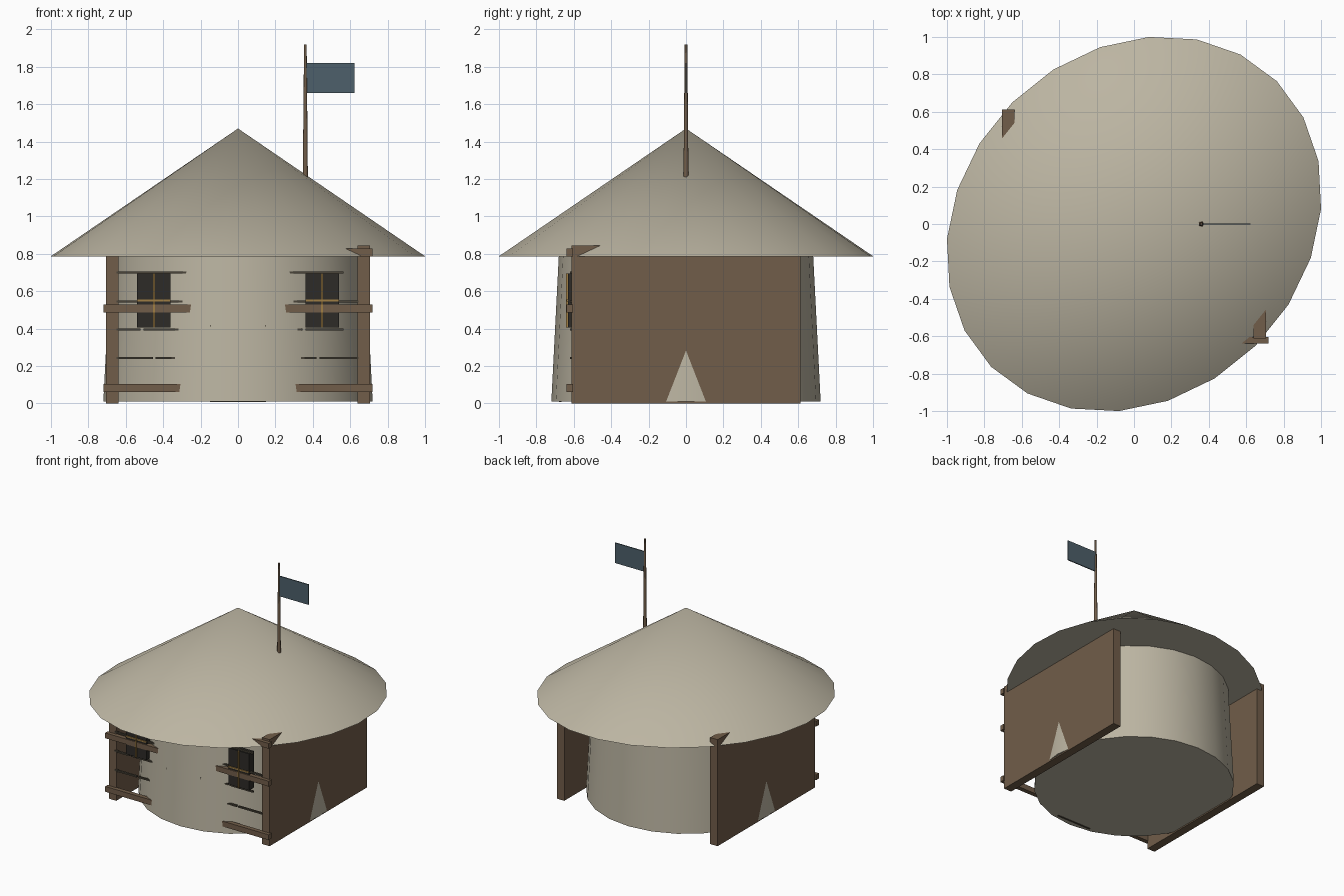
import bpy, math

if "Cube" in bpy.data.objects:
    bpy.data.objects.remove(bpy.data.objects["Cube"])


def mat(name, r, g, b):
    m = bpy.data.materials.new(name)
    m.diffuse_color = (r, g, b, 1)
    m.use_nodes = True
    m.node_tree.nodes["Principled BSDF"].inputs["Base Color"].default_value = m.diffuse_color
    return m


CANVAS = mat("canvas", 0.50, 0.46, 0.36)
WOOD = mat("wood", 0.165, 0.11, 0.067)
GLASS = mat("dark_glass", 0.026, 0.024, 0.02)
BRASS = mat("window_bars", 0.35, 0.21, 0.06)
SEAM = mat("seam", 0.07, 0.06, 0.042)
CLOTH = mat("flag_cloth", 0.075, 0.117, 0.145)


def box(name, x, y, z, material):
    """Box from (min, max) ranges on each axis."""
    bpy.ops.mesh.primitive_cube_add(
        size=1, location=[(a + b) / 2 for a, b in (x, y, z)])
    o = bpy.context.object
    o.name = name
    o.scale = [b - a for a, b in (x, y, z)]
    bpy.ops.object.transform_apply(location=False, rotation=False, scale=True)
    o.data.materials.append(material)
    return o


def cone(name, r1, r2, z, material, sides=24, at=(0, 0), scale=(1, 1, 1), turn=0):
    """Tapered round part between two heights."""
    bpy.ops.mesh.primitive_cone_add(
        vertices=sides, radius1=r1, radius2=r2, depth=z[1] - z[0],
        location=(at[0], at[1], sum(z) / 2), rotation=(0, 0, turn))
    o = bpy.context.object
    o.name = name
    o.scale = scale
    bpy.ops.object.transform_apply(location=False, rotation=True, scale=True)
    o.data.materials.append(material)
    bpy.ops.object.shade_smooth_by_angle(angle=math.radians(30))
    return o


# Round body and the oval roof, longer along one diagonal
cone("body", 0.72, 0.68, (0.01, 0.79), CANVAS)
cone("roof", 1, 0, (0.787, 1.47), CANVAS, scale=(1.08, 0.92, 1),
     turn=math.radians(45))

# Side walls and windows, mirrored left and right
for side, s in (("right", 1), ("left", -1)):
    def span(a, b):
        return tuple(sorted((s * a, s * b)))
    box(side + "_wall", span(0.64, 0.706), (-0.612, 0.612), (0, 0.845), WOOD)
    box(side + "_window", span(0.36, 0.54), (-0.632, -0.57), (0.405, 0.695), GLASS)
    box(side + "_window_upright", span(0.445, 0.455), (-0.642, -0.625),
        (0.405, 0.695), BRASS)
    box(side + "_window_crossbar", span(0.36, 0.54), (-0.64, -0.625),
        (0.545, 0.555), BRASS)

# Front beams running between the walls, partly sunk in the body
for i, z in enumerate((0.062, 0.487, 0.787)):
    box(f"front_beam_{i}", (-0.718, 0.718), (-0.64, -0.605), (z, z + 0.042), WOOD)

# Thin front seams, broken into pieces
rows = {
    0.70: [(-0.65, 0.565)],
    0.545: [(-0.65, 0.645)],
    0.395: [(-0.65, -0.52), (-0.505, 0.345), (0.36, 0.565)],
    0.243: [(-0.65, -0.455), (-0.44, 0.42), (0.435, 0.645)],
}
for z, pieces in rows.items():
    for i, x in enumerate(pieces):
        box(f"seam_{z}_{i}", x, (-0.62, -0.605), (z - 0.006, z + 0.006), SEAM)

# Door sunk behind the front of the body
box("door", (-0.15, 0.15), (-0.68, -0.665), (0.007, 0.42), SEAM)

# Flag pole and flag
cone("flag_pole", 0.0135, 0.007, (1.205, 1.92), WOOD, sides=12, at=(0.36, 0))
box("flag", (0.365, 0.622), (-0.004, 0.004), (1.66, 1.82), CLOTH)
